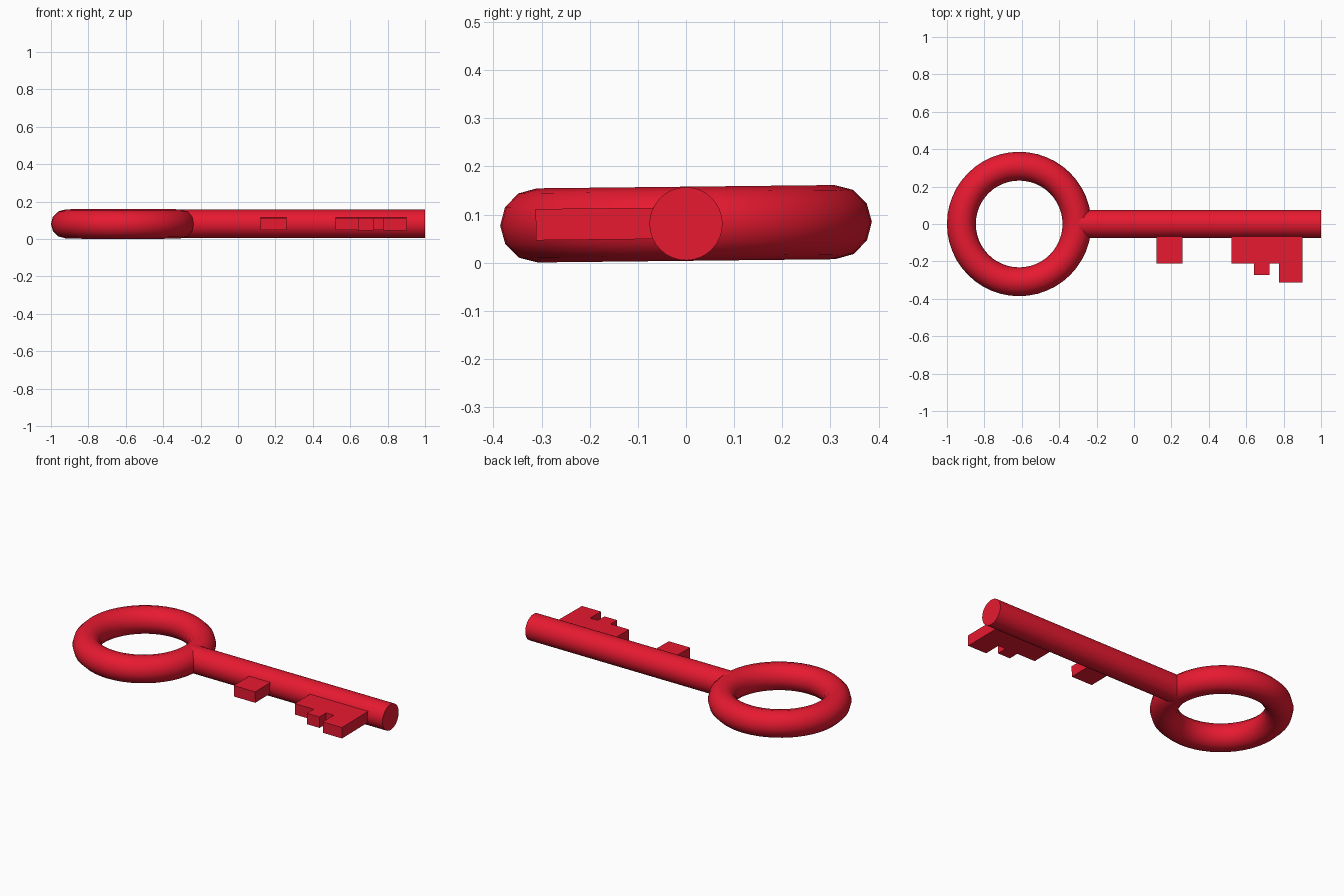
import bpy, math
from mathutils import Matrix

if "Cube" in bpy.data.objects:
    bpy.data.objects.remove(bpy.data.objects["Cube"])

Z = 0.081                      # height of the key's mid plane
TILT = Matrix.Translation((0, 0, Z)) @ Matrix.Rotation(0.011, 4, 'X')

red = bpy.data.materials.new("red")
red.diffuse_color = (0.8, 0.01, 0.03, 1)
red.use_nodes = True
red.node_tree.nodes["Principled BSDF"].inputs["Base Color"].default_value = red.diffuse_color


def finish(obj, name, smooth):
    obj.name = name
    obj.data.materials.append(red)
    if smooth:
        bpy.ops.object.shade_smooth_by_angle(angle=math.radians(40))
    obj.matrix_world = TILT @ obj.matrix_world


def plate(name, outline, z0=-0.031, z1=0.034):
    """Flat plate extruded from an outline in the key's plane."""
    n = len(outline)
    verts = [(x, y, z) for z in (z0, z1) for x, y in outline]
    faces = [tuple(range(n))[::-1], tuple(range(n, 2 * n))]
    faces += [(i, (i + 1) % n, (i + 1) % n + n, i + n) for i in range(n)]
    mesh = bpy.data.meshes.new(name)
    mesh.from_pydata(verts, [], faces)
    obj = bpy.data.objects.new(name, mesh)
    bpy.context.collection.objects.link(obj)
    finish(obj, name, False)


# Ring handle
bpy.ops.mesh.primitive_torus_add(major_radius=0.309, minor_radius=0.077,
                                 major_segments=48, minor_segments=12,
                                 location=(-0.614, 0, 0))
bpy.context.view_layer.update()
finish(bpy.context.object, "ring_handle", True)

# Round shaft
x0, x1 = -0.31, 1.0
bpy.ops.mesh.primitive_cylinder_add(vertices=32, radius=0.076, depth=x1 - x0,
                                    location=((x0 + x1) / 2, 0, 0),
                                    rotation=(0, math.pi / 2, 0))
bpy.context.view_layer.update()
finish(bpy.context.object, "shaft", True)

# Teeth, listed counter-clockwise and rooted inside the shaft
R = -0.05
plate("inner_tooth", [(0.12, R), (0.12, -0.21), (0.26, -0.21), (0.26, R)])
plate("outer_teeth", [(0.52, R), (0.52, -0.21), (0.642, -0.21), (0.642, -0.272),
                      (0.725, -0.272), (0.725, -0.21), (0.775, -0.21),
                      (0.775, -0.312), (0.90, -0.312), (0.90, R)])
